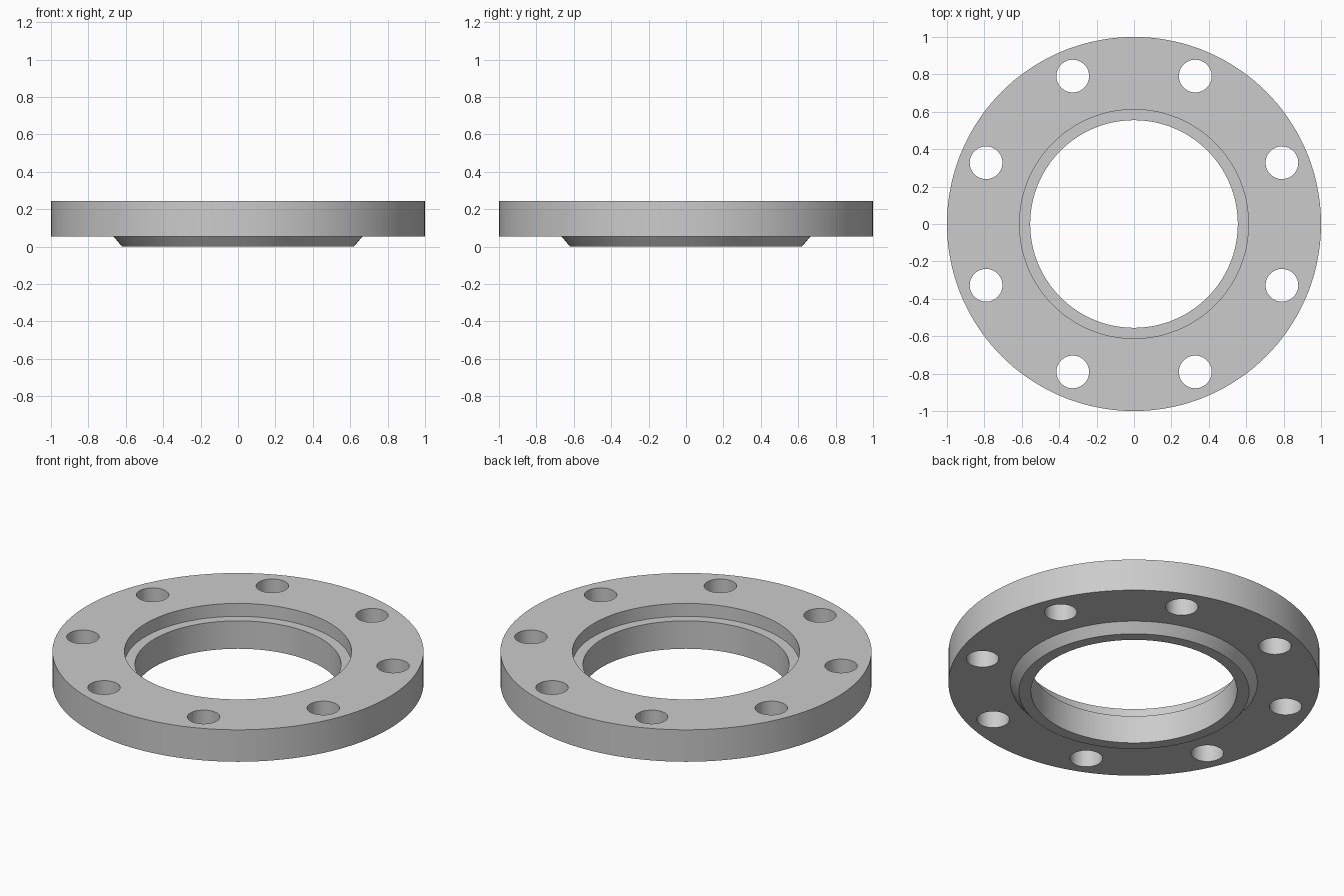
import bpy, bmesh, math
from mathutils import Matrix, Vector

cube = bpy.data.objects.get("Cube")
if cube:
    bpy.data.objects.remove(cube, do_unlink=True)

SEGMENTS = 144
HOLES = 8
BOLT_CIRCLE = 0.856
HOLE_RADIUS = 0.0875

# Steel grey material
steel = bpy.data.materials.new("steel_grey")
steel.use_nodes = True
grey = (0.6, 0.6, 0.6, 1)
steel.diffuse_color = grey
steel.node_tree.nodes["Principled BSDF"].inputs["Base Color"].default_value = grey


def make_object(name, bm):
    bmesh.ops.recalc_face_normals(bm, faces=bm.faces)
    mesh = bpy.data.meshes.new(name)
    bm.to_mesh(mesh)
    bm.free()
    mesh.materials.append(steel)
    obj = bpy.data.objects.new(name, mesh)
    bpy.context.collection.objects.link(obj)
    return obj


# Flange ring: closed section with a counterbore above and a tapered hub below
section = [(0.555, 0), (0.62, 0), (0.665, 0.053), (1, 0.053),
           (1, 0.243), (0.612, 0.243), (0.612, 0.166), (0.555, 0.166)]
bm = bmesh.new()
verts = [bm.verts.new((r, 0, z)) for r, z in section]
edges = [bm.edges.new((v, verts[i - 1])) for i, v in enumerate(verts)]
bmesh.ops.spin(bm, geom=verts + edges, cent=(0, 0, 0), axis=(0, 0, 1),
               angle=math.tau, steps=SEGMENTS, use_duplicate=False)
bmesh.ops.remove_doubles(bm, verts=bm.verts, dist=0.0005)
flange = make_object("flange_ring", bm)

# Bolt hole cutters, straddling the centre lines
bm = bmesh.new()
for i in range(HOLES):
    turn = Matrix.Rotation((i + 0.5) * math.tau / HOLES, 4, "Z")
    place = turn @ Matrix.Translation(Vector((BOLT_CIRCLE, 0, 0.15)))
    bmesh.ops.create_cone(bm, cap_ends=True, segments=48, radius1=HOLE_RADIUS,
                          radius2=HOLE_RADIUS, depth=0.5, matrix=place)
cutters = make_object("bolt_hole_cutters", bm)

# Cut the holes, then discard the cutters
bpy.context.view_layer.objects.active = flange
flange.select_set(True)
cut = flange.modifiers.new("bolt_holes", "BOOLEAN")
cut.operation = "DIFFERENCE"
cut.solver = "EXACT"
cut.object = cutters
bpy.ops.object.modifier_apply(modifier=cut.name)
bpy.data.objects.remove(cutters, do_unlink=True)

# Smooth round walls with crisp rims
bpy.ops.object.select_all(action="DESELECT")
flange.select_set(True)
bpy.ops.object.shade_smooth_by_angle(angle=math.radians(30))
